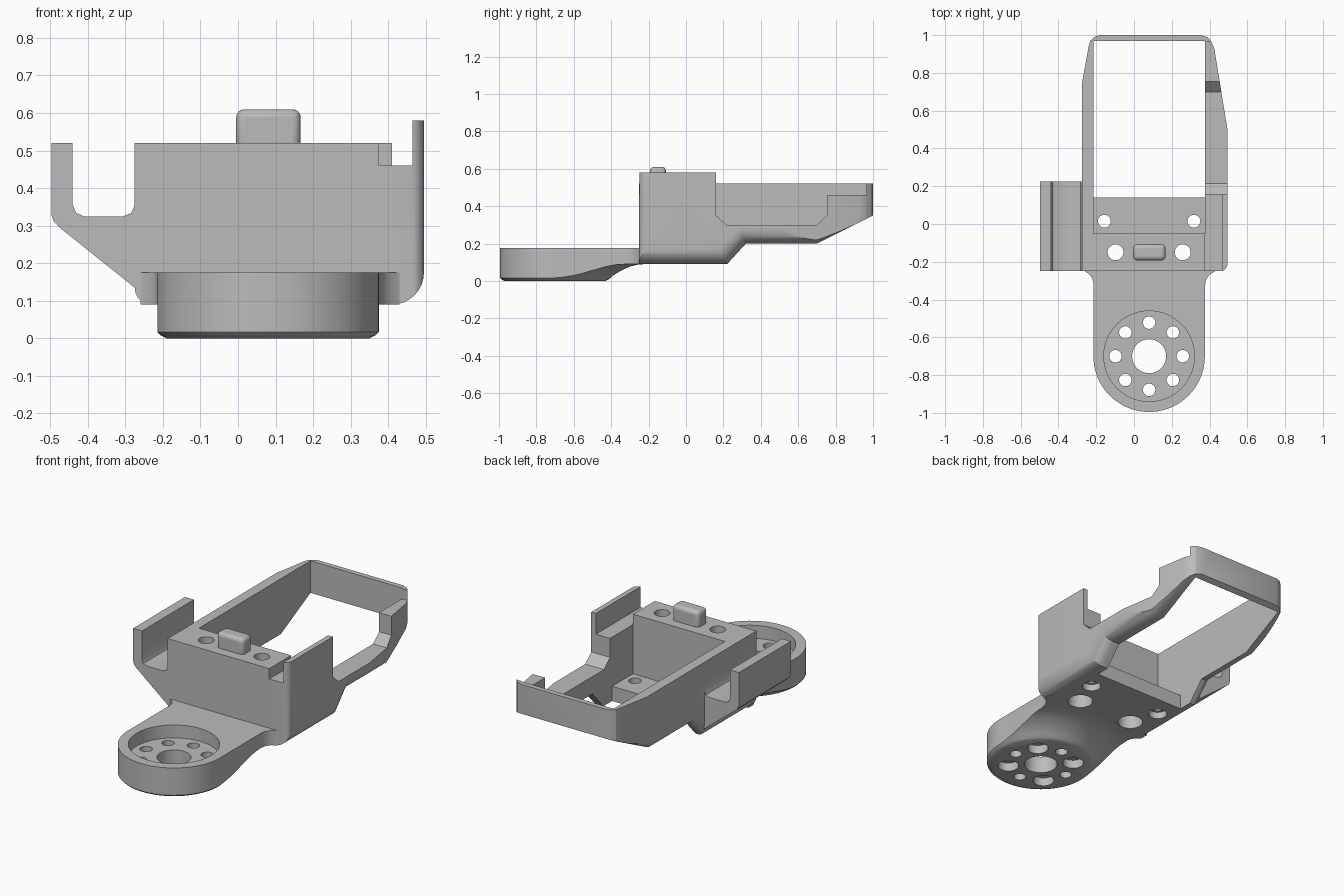
import bpy, bmesh, math
from mathutils import Vector, Matrix

if "Cube" in bpy.data.objects:
    bpy.data.objects.remove(bpy.data.objects["Cube"])

grey = bpy.data.materials.new("plain_grey")
grey.use_nodes = True
grey.diffuse_color = (0.5, 0.5, 0.5, 1)
grey.node_tree.nodes["Principled BSDF"].inputs["Base Color"].default_value = (0.5, 0.5, 0.5, 1)


def finish(name, bm):
    bmesh.ops.recalc_face_normals(bm, faces=bm.faces)
    mesh = bpy.data.meshes.new(name)
    bm.to_mesh(mesh)
    bm.free()
    mesh.materials.append(grey)
    ob = bpy.data.objects.new(name, mesh)
    bpy.context.collection.objects.link(ob)
    return ob


def prism(name, axis, outline, lo, hi, rounds=()):
    """Extrude a 2D outline along an axis; rounds = (x, radius) for lower side edges."""
    place = {"x": lambda a, b, t: (t, a, b),
             "y": lambda a, b, t: (a, t, b),
             "z": lambda a, b, t: (a, b, t)}[axis]
    bm = bmesh.new()
    face = bm.faces.new([bm.verts.new(place(a, b, lo)) for a, b in outline])
    ext = bmesh.ops.extrude_face_region(bm, geom=[face])
    move = Vector(place(0, 0, hi - lo))
    bmesh.ops.translate(bm, vec=move, verts=[g for g in ext["geom"] if isinstance(g, bmesh.types.BMVert)])
    bmesh.ops.recalc_face_normals(bm, faces=bm.faces)
    for x, radius in rounds:
        edges = [e for e in bm.edges if all(abs(v.co.x - x) < 1e-4 and v.co.z < 0.36 for v in e.verts)]
        bmesh.ops.bevel(bm, geom=edges, offset=radius, segments=8, profile=0.5, affect="EDGES")
    return finish(name, bm)


def box(name, x0, x1, y0, y1, z0, z1):
    return prism(name, "z", [(x0, y0), (x1, y0), (x1, y1), (x0, y1)], z0, z1)


def cylinder(name, x, y, r, z0, z1):
    bm = bmesh.new()
    bmesh.ops.create_cone(bm, cap_ends=True, segments=40, radius1=r, radius2=r, depth=z1 - z0,
                          matrix=Matrix.Translation((x, y, (z0 + z1) / 2)))
    return finish(name, bm)


def combine(target, tool, operation):
    mod = target.modifiers.new("combine", "BOOLEAN")
    mod.operation, mod.object, mod.solver = operation, tool, "EXACT"
    bpy.context.view_layer.objects.active = target
    bpy.ops.object.modifier_apply(modifier=mod.name)
    bpy.data.objects.remove(tool)


def cut(target, tool):
    combine(target, tool, "DIFFERENCE")


# Main shell: side profile trimmed to the tapered plan
side = [(-0.3, 0.09), (0.22, 0.09), (0.32, 0.2), (0.7, 0.2), (1.0, 0.35), (1.05, 0.37), (1.05, 0.58), (-0.3, 0.58)]
plan = [(-0.3, -0.25), (0.455, -0.25), (0.472, -0.247), (0.485, -0.237), (0.493, -0.224), (0.495, -0.21),
        (0.52, -0.19), (0.52, 0.346), (0.425, 0.93), (0.41, 0.965), (0.39, 0.988), (0.355, 1.0),
        (-0.18, 1.0), (-0.21, 0.99), (-0.232, 0.97), (-0.24, 0.94), (-0.3, 0.61)]
frame = prism("phone_frame", "x", side, -0.275, 0.495, [(0.495, 0.085), (-0.275, 0.045)])
frame.name = "mount_frame"
combine(frame, prism("plan_trim", "z", plan, -0.1, 0.8), "INTERSECT")

# Open bay, shelf and lowered rims
cut(frame, box("bay_cut", -0.215, 0.375, -0.05, 0.97, 0.175, 0.9))
cut(frame, box("floor_opening", -0.215, 0.375, 0.14, 0.97, -0.1, 0.5))
cut(frame, box("front_rim_cut", -0.6, 0.4, -0.4, 1.2, 0.52, 0.9))
cut(frame, box("back_rim_cut", 0.3, 0.6, 0.16, 1.2, 0.52, 0.9))
cut(frame, box("shelf_cut", 0.375, 0.465, -0.4, 0.2, 0.46, 0.9))
rail = [(0.16, 0.9), (0.16, 0.35), (0.215, 0.3), (0.7, 0.3), (0.755, 0.35), (0.755, 0.46), (0.965, 0.46), (0.965, 0.9)]
cut(frame, prism("rail_cut", "x", rail, 0.375, 0.6))

# Hooked side bracket
hook = [(-0.497, 0.52), (-0.44, 0.52), (-0.44, 0.355), (-0.431, 0.334), (-0.41, 0.325), (-0.305, 0.325),
        (-0.284, 0.334), (-0.275, 0.355), (-0.24, 0.355), (-0.24, 0.135), (-0.275, 0.135),
        (-0.475, 0.295), (-0.49, 0.31), (-0.497, 0.33)]
combine(frame, prism("side_bracket", "y", hook, -0.25, 0.225), "UNION")

# Front arm with a round end
CX, CY, R = 0.08, -0.70, 0.295
arc = [(CX + R * math.cos(a), CY + R * math.sin(a)) for a in (math.pi * (1 + i / 40) for i in range(41))]
arm_plan = arc + [(0.375, -0.33), (0.381, -0.296), (0.4, -0.268), (0.43, -0.25), (0.43, -0.2),
                  (-0.26, -0.2), (-0.26, -0.25), (-0.238, -0.265), (-0.222, -0.285), (-0.215, -0.31)]
arm = prism("front_arm", "z", arm_plan, 0, 0.175)

# Scooped underside, swept around the round end
scoop = [(0.27, -0.1), (0.27, 0), (0.286, 0.008), (0.302, 0.024), (0.35, 0.054), (0.4, 0.077),
         (0.44, 0.087), (0.48, 0.09), (0.95, 0.09), (0.95, -0.1)]
bm = bmesh.new()
ring = [bm.verts.new((CX + r, CY, z)) for r, z in scoop]
loop = [bm.edges.new((ring[i], ring[i - 1])) for i in range(len(ring))]
bmesh.ops.spin(bm, geom=ring + loop, cent=(CX, CY, 0), axis=(0, 0, 1), angle=math.tau, steps=80)
bmesh.ops.remove_doubles(bm, verts=bm.verts, dist=1e-5)
cut(arm, finish("scoop_cut", bm))
combine(frame, arm, "UNION")

# Round recess with its ring of holes
cut(frame, cylinder("recess", CX, CY, 0.24, 0.1, 0.3))
cut(frame, cylinder("centre_hole", CX, CY, 0.09, -0.1, 0.3))
for i in range(8):
    a = i * math.pi / 4
    x, y = CX + 0.178 * math.cos(a), CY + 0.178 * math.sin(a)
    cut(frame, cylinder("ring_hole", x, y, 0.033, -0.1, 0.3))
    if i % 2:
        cut(frame, cylinder("ring_counterbore", x, y, 0.057, -0.1, 0.05))

# Screw holes through the block and the floor
for dx in (-1, 1):
    cut(frame, cylinder("block_hole", CX + dx * 0.178, -0.15, 0.042, -0.1, 0.9))
    cut(frame, cylinder("block_counterbore", CX + dx * 0.178, -0.15, 0.068, -0.1, 0.35))
    cut(frame, cylinder("floor_hole", CX + dx * 0.237, 0.015, 0.034, -0.1, 0.3))
    cut(frame, cylinder("floor_counterbore", CX + dx * 0.237, 0.015, 0.05, -0.1, 0.13))

# Rounded locating tab
tab = box("locating_tab", -0.005, 0.167, -0.193, -0.107, 0.5, 0.61)
bevel = tab.modifiers.new("round", "BEVEL")
bevel.width, bevel.segments = 0.022, 4

for ob in (frame, tab):
    bpy.ops.object.select_all(action="DESELECT")
    ob.select_set(True)
    bpy.context.view_layer.objects.active = ob
    bpy.ops.object.shade_smooth_by_angle(angle=math.radians(30))
